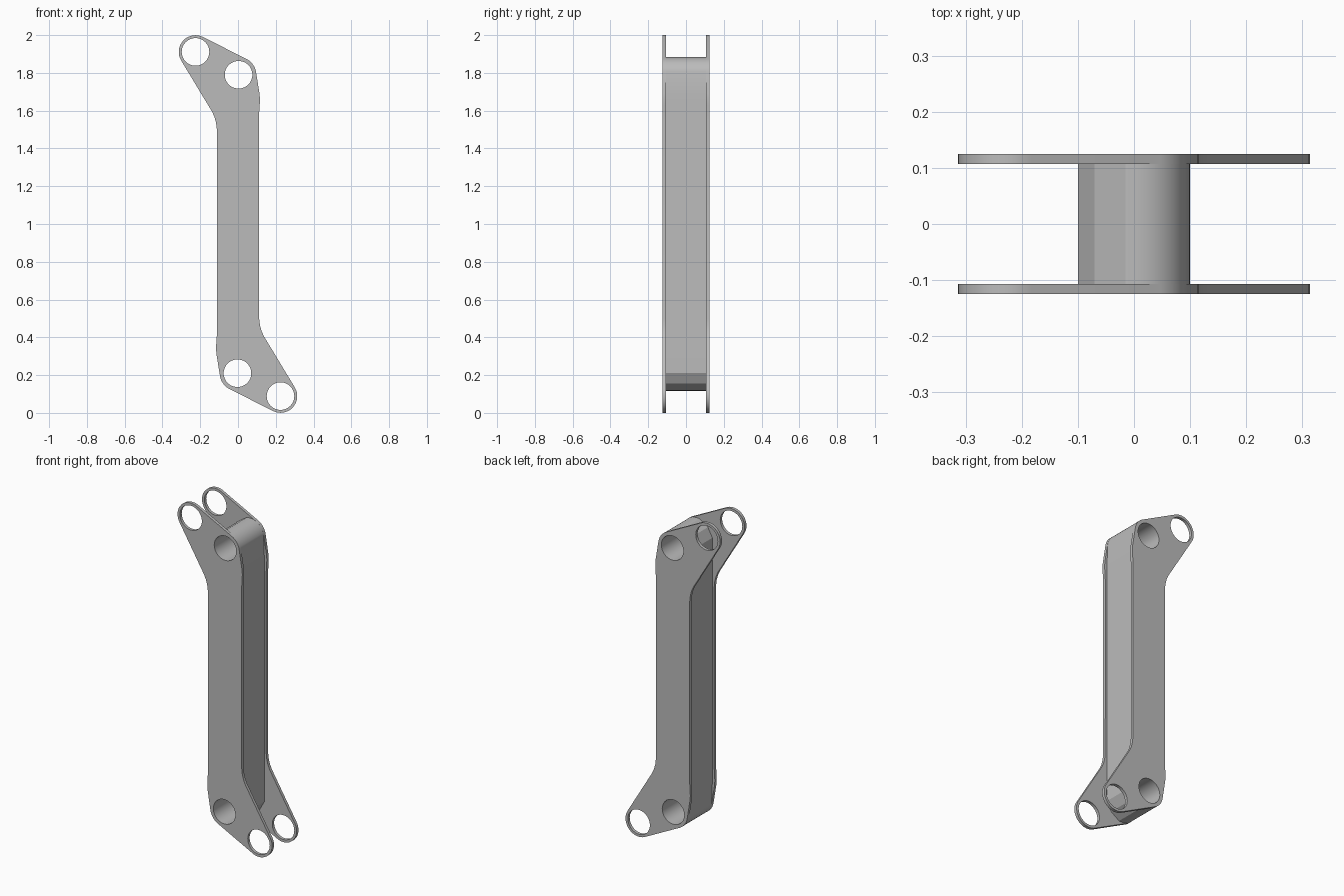
import bpy
import bmesh
from math import sin, cos, radians, pi

cube = bpy.data.objects.get("Cube")
if cube:
    bpy.data.objects.remove(cube)

grey = bpy.data.materials.new("plain grey")
grey.use_nodes = True
colour = (0.5, 0.5, 0.5, 1)
grey.diffuse_color = colour
grey.node_tree.nodes["Principled BSDF"].inputs["Base Color"].default_value = colour

TIP = (-0.225, 1.911)      # outer eye of the upper lug
PIVOT = (0.003, 1.79)      # eye that runs through the core
HOLE = 0.073


def arc(centre, radius, start, end, steps=16):
    angles = [radians(start + (end - start) * i / steps) for i in range(steps + 1)]
    return [(centre[0] + radius * cos(a), centre[1] + radius * sin(a)) for a in angles]


def turned(points):
    """Half turn about the middle of the link."""
    return [(-x, 2 - z) for x, z in points]


def circle(centre):
    return arc(centre, HOLE, 0, 360, 48)[:-1]


def slab(name, loops, y, thickness):
    """Fill an outline with holes and extrude it along y."""
    curve = bpy.data.curves.new(name + "_profile", 'CURVE')
    curve.dimensions = '2D'
    curve.fill_mode = 'BOTH'
    curve.extrude = thickness / 2
    for points in loops:
        spline = curve.splines.new('POLY')
        spline.points.add(len(points) - 1)
        for p, (x, z) in zip(spline.points, points):
            p.co = (x, z, 0, 1)
        spline.use_cyclic_u = True
    helper = bpy.data.objects.new(name + "_helper", curve)
    bpy.context.collection.objects.link(helper)
    bpy.context.view_layer.update()
    graph = bpy.context.evaluated_depsgraph_get()
    mesh = bpy.data.meshes.new_from_object(helper.evaluated_get(graph))
    bpy.data.objects.remove(helper)

    # Weld caps to walls and stand the slab upright
    bm = bmesh.new()
    bm.from_mesh(mesh)
    bmesh.ops.remove_doubles(bm, verts=bm.verts, dist=0.0001)
    for v in bm.verts:
        x, z, d = v.co
        v.co = (x, y - d, z)
    bmesh.ops.recalc_face_normals(bm, faces=bm.faces)
    for f in bm.faces:
        f.smooth = True
    bm.to_mesh(mesh)
    bm.free()
    mesh.set_sharp_from_angle(angle=radians(25))
    mesh.name = name
    mesh.materials.clear()
    mesh.materials.append(grey)
    part = bpy.data.objects.new(name, mesh)
    bpy.context.collection.objects.link(part)


# Side plates: Z-shaped outline with two eyes at each end
half = [(-0.112, 1.5), (-0.116, 1.535), (-0.124, 1.565), (-0.137, 1.594)]
half += arc(TIP, 0.0885, 211, 62)
half += arc(PIVOT, 0.0935, 62, 9)
half += [(0.114, 1.69), (0.116, 1.665), (0.115, 1.63), (0.112, 1.59), (0.111, 1.55)]
plate = [half + turned(half)]
for eye in (TIP, PIVOT):
    plate += [circle(eye), turned(circle(eye))]
slab("front_plate", plate, -0.116, 0.018)
slab("back_plate", plate, 0.116, 0.018)

# Core between the plates, faceted on one shoulder and rounded on the other
half = [(-0.1, 1.79), (-0.07, 1.845), (-0.015, 1.882)]
half += arc(PIVOT, 0.093, 94, 12)
half += [(0.099, 1.69), (0.1, 1.65)]
core = [half + turned(half), circle(PIVOT), turned(circle(PIVOT))]
slab("core", core, 0, 0.215)
